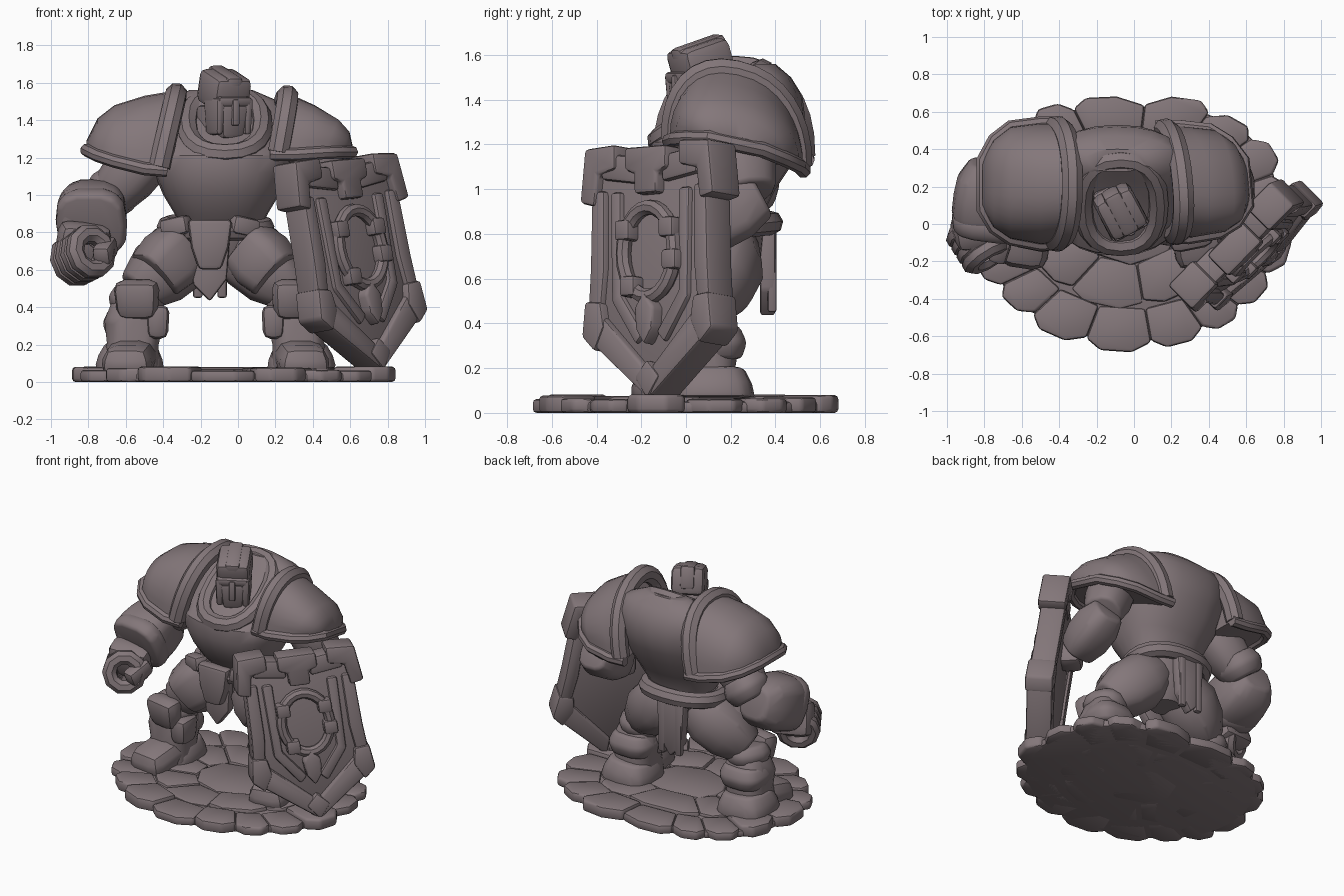
import bpy, bmesh, math, random
from mathutils import Vector as V, Matrix, Euler

random.seed(4)
if "Cube" in bpy.data.objects:
    bpy.data.objects.remove(bpy.data.objects["Cube"])

COLOUR = (0.23, 0.185, 0.195, 1)
stone = bpy.data.materials.new("warm_grey")
stone.use_nodes = True
stone.diffuse_color = COLOUR
stone.node_tree.nodes["Principled BSDF"].inputs["Base Color"].default_value = COLOUR
parts = []
MID = -0.12  # the body's mirror line


def finish(name, bm, bevel=0.0, matrix=None):
    bmesh.ops.recalc_face_normals(bm, faces=bm.faces)
    if bevel:
        sharp = [e for e in bm.edges if len(e.link_faces) == 2 and e.calc_face_angle(0) > 0.5]
        bmesh.ops.bevel(bm, geom=sharp, offset=bevel, segments=2, profile=0.5,
                        affect='EDGES', clamp_overlap=True)
    if matrix:
        bm.transform(matrix)
    mesh = bpy.data.meshes.new(name)
    bm.to_mesh(mesh)
    bm.free()
    mesh.materials.append(stone)
    obj = bpy.data.objects.new(name, mesh)
    bpy.context.collection.objects.link(obj)
    parts.append(obj)


def loft(name, rings, bevel=0.0, matrix=None):
    bm = bmesh.new()
    rows = [[bm.verts.new(p) for p in r] for r in rings]
    n = len(rows[0])
    for a, b in zip(rows, rows[1:]):
        for i in range(n):
            bm.faces.new((a[i], a[(i + 1) % n], b[(i + 1) % n], b[i]))
    bm.faces.new(rows[0][::-1])
    bm.faces.new(rows[-1])
    finish(name, bm, bevel, matrix)


def oval(t, p=2.0):
    c, s = math.cos(t), math.sin(t)
    return math.copysign(abs(c) ** (2 / p), c), math.copysign(abs(s) ** (2 / p), s)


def circle(n, p=2.0):
    return [oval(2 * math.pi * i / n, p) for i in range(n)]


def block(name, loc, size, rot=(0, 0, 0), bevel=0.03, taper=1.0):
    """Bevelled box whose bottom is scaled by taper."""
    bm = bmesh.new()
    bmesh.ops.create_cube(bm, size=1)
    for v in bm.verts:
        if v.co.z < 0:
            v.co.xy *= taper
        v.co *= V(size)
    finish(name, bm, bevel, Matrix.Translation(loc) @ Euler(rot).to_matrix().to_4x4())


def limb(name, a, b, radii, p=2.4, bevel=0.02):
    a, b = V(a), V(b)
    rings = [[V((x * r, y * r, (b - a).length * i / (len(radii) - 1))) for x, y in circle(14, p)]
             for i, r in enumerate(radii)]
    loft(name, rings, bevel, Matrix.Translation(a) @ (b - a).to_track_quat('Z', 'Y').to_matrix().to_4x4())


def prism(name, outline, low, high, bevel=0.015, matrix=None):
    loft(name, [[V((x, y, h)) for x, y in outline] for h in (low, high)], bevel, matrix)


def tube(name, pts, r, closed=False):
    cu = bpy.data.curves.new(name, 'CURVE')
    cu.dimensions, cu.bevel_depth, cu.bevel_resolution, cu.use_fill_caps = '3D', r, 2, True
    sp = cu.splines.new('POLY')
    sp.points.add(len(pts) - 1)
    for q, p in zip(sp.points, pts):
        q.co = (*p, 1)
    sp.use_cyclic_u = closed
    tmp = bpy.data.objects.new(name, cu)
    mesh = bpy.data.meshes.new_from_object(tmp)
    bpy.data.objects.remove(tmp)
    bm = bmesh.new()
    bm.from_mesh(mesh)
    finish(name, bm)


# Flagstone base: bed, two rings of wedge stones and a middle slab
def base_point(t, k):
    x, y = oval(t, 2.0 if math.sin(t) < 0 else 2.7)
    return x * 0.85 * k - 0.02, y * 0.67 * k

prism("base_bed", [base_point(t * math.pi / 16, 0.94) for t in range(32)], 0, 0.05)
for count, inner, outer, label in ((17, 0.68, 1.0, "outer"), (9, 0.32, 0.67, "inner")):
    for i in range(count):
        a = 2 * math.pi * (i + 0.15 * math.sin(i * 5)) / count
        b = 2 * math.pi * (i + 1 + 0.15 * math.sin(i * 5 + 5)) / count
        k = outer * random.uniform(0.97, 1.02)
        shape = [(a, inner), (a, k * 0.94), (a * .75 + b * .25, k * 1.01),
                 (a * .3 + b * .7, k * 1.01), (b, k * 0.94), (b, inner)]
        prism(f"{label}_stone_{i}", [base_point(*s) for s in shape],
              0, random.uniform(0.06, 0.085), 0.018)
prism("middle_stone", [base_point(t * math.pi / 4, 0.33) for t in range(8)], 0, 0.07)

# Hunched torso, open toward the face: z, front y, back y, half width
torso = [(0.82, 0.02, 0.33, 0.21), (0.9, -0.06, 0.35, 0.25), (1.0, -0.12, 0.4, 0.31),
         (1.12, -0.17, 0.48, 0.36), (1.21, -0.16, 0.51, 0.38), (1.27, -0.09, 0.53, 0.38),
         (1.34, 0.02, 0.53, 0.37), (1.42, 0.13, 0.52, 0.36), (1.5, 0.22, 0.47, 0.31), (1.56, 0.28, 0.4, 0.17)]
loft("torso", [[V((-0.09 + w * x, (f + b) / 2 + (b - f) / 2 * y, z)) for x, y in circle(24, 2.3)]
               for z, f, b, w in torso])
tube("collar", [V((-0.07 + 0.2 * x, 0.11 + 0.23 * y, 1.375 + 0.155 * y)) for x, y in circle(20, 2.4)], 0.055, True)
loft("pelvis", [[V((MID + w * x, 0.17 + d * y, z)) for x, y in circle(16)]
                for z, w, d in ((0.55, 0.1, 0.1), (0.66, 0.22, 0.17), (0.84, 0.27, 0.19))])
tube("belt", [V((MID + 0.26 * x, 0.18 + 0.2 * y, 0.83 + 0.02 * y)) for x, y in circle(24, 2.3)], 0.055, True)

# Hanging plates at front and back
crest = [(-.12, .87), (.12, .87), (.1, .72), (.06, .6), (-.06, .6), (-.1, .72)]
cloth = [(-.11, .82), (.11, .82), (.09, .55), (.0, .43), (-.09, .52)]
upright = Matrix.Translation((-0.15, 0, 0)) @ Matrix.Rotation(math.pi / 2, 4, 'X')
prism("front_plate", crest, 0.0, 0.09, 0.025, upright)
prism("front_cloth", cloth, -0.04, 0.03, 0.015, upright)
prism("back_cloth", cloth, -0.40, -0.33, 0.015, upright)
for s in (-1, 1):
    block("back_strap", (-0.15 + s * 0.065, 0.385, 0.65), (0.05, 0.04, 0.4), bevel=0.012)
    block("belt_plate", (-0.15 + s * 0.18, 0.0, 0.83), (0.16, 0.1, 0.1), (0, s * 0.2, s * 0.45), 0.025)

# Head, turned toward its left
turn = math.radians(28)
def head(name, loc, size, rot=0.0, bevel=0.025, taper=1.0):
    p = V((-0.07, 0.06, 0)) + Matrix.Rotation(turn, 3, 'Z') @ V(loc)
    block(name, p, size, (rot, 0, turn), bevel, taper)

head("neck", (0, 0.06, 1.33), (0.19, 0.2, 0.3))
head("jaw", (0, -0.03, 1.39), (0.17, 0.19, 0.18), taper=0.75)
head("helmet", (0, 0.01, 1.56), (0.22, 0.24, 0.19), 0.3, 0.04)
head("helmet_crest", (0, 0.01, 1.585), (0.1, 0.25, 0.16), 0.3, 0.025)
head("brow", (0, -0.1, 1.5), (0.2, 0.05, 0.05), 0.15, 0.015)
head("nose_guard", (0, -0.115, 1.44), (0.04, 0.04, 0.14), bevel=0.01)
for s in (-1, 1):
    head("cheek_plate", (s * 0.085, -0.04, 1.42), (0.055, 0.17, 0.2), bevel=0.02, taper=0.8)

# Shoulder plates: x, front y, back y, lower z, upper z
shoulder = [(-.38, -.1, .54, 1.13, 1.55), (-.5, -.11, .54, 1.14, 1.53), (-.66, -.08, .52, 1.18, 1.48),
            (-.75, -.02, .45, 1.21, 1.41), (-.81, .08, .34, 1.24, 1.29)]
def arch(x, f, b, low, high, lean=0.0):
    pts = []
    for i in range(17):
        c, s = oval(math.pi * i / 16, 2.3)
        pts.append(V((x + lean * s, (f + b) / 2 - (b - f) / 2 * c, low + (high - low) * s)))
    return pts

def on_left(p):
    # The left shoulder hangs lower and leans outward
    out = -0.38 - p.x
    z = 1.3 + (p.z - 1.3) * 0.86 - 0.2 * (p.y - 0.22) - out * (0.11 + 0.5 * max(0, p.z - 1.25))
    return V((0.21 + out + 0.45 * (z - 1.3), 0.23 + 0.92 * (p.y - 0.22), z))

for side, place in (("right", lambda p: p), ("left", on_left)):
    loft(f"{side}_shoulder", [[place(p) for p in arch(*s)] for s in shoulder])
    trim = [V((s[0], s[1], s[3])) for s in shoulder] + [V((s[0], s[2], s[3])) for s in shoulder[::-1]]
    tube(f"{side}_shoulder_trim", [place(p) for p in trim], 0.035)
    rim = arch(-0.42, -0.09, 0.52, 1.15, 1.54, 0.09)
    tube(f"{side}_shoulder_rim", [place(p) for p in rim], 0.06)

# Arms
limb("right_upper_arm", (-0.48, 0.2, 1.22), (-0.7, 0.25, 0.97), (0.15, 0.15, 0.12))
limb("right_elbow", (-0.62, 0.27, 1.08), (-0.72, 0.27, 0.95), (0.12, 0.15, 0.12))
limb("right_gauntlet", (-0.77, 0.33, 0.95), (-0.79, -0.03, 0.84), (0.11, 0.17, 0.185, 0.19, 0.16), 3)
limb("right_cuff", (-0.775, 0.08, 0.88), (-0.79, -0.03, 0.83), (0.175, 0.195, 0.18), 3)
block("right_palm", (-0.83, -0.03, 0.73), (0.28, 0.16, 0.24), (0.3, 0.1, 0.2), 0.05)
grip = V((0.5, -0.8, 0.25)).to_track_quat('Z', 'Y')
for i in range(4):
    ring = [V((0.1 * math.cos(t), 0.1 * math.sin(t), i * 0.055 - 0.1))
            for t in (j * math.pi / 5 for j in range(10))]
    tube(f"right_finger_{i}", [V((-0.82, -0.11, 0.68)) + grip @ p for p in ring], 0.05, True)
block("right_thumb", (-0.71, -0.12, 0.7), (0.1, 0.18, 0.11), (0.4, 0, -0.3))
limb("left_upper_arm", (0.36, 0.22, 1.25), (0.5, 0.28, 0.98), (0.15, 0.15, 0.12))
limb("left_forearm", (0.5, 0.34, 0.97), (0.51, 0.02, 0.8), (0.1, 0.14, 0.14, 0.11), 3)
block("left_hand", (0.52, -0.02, 0.78), (0.17, 0.15, 0.17), (0, 0, 0.75), 0.04)

# Legs, mirrored about the body's middle
for side, s in (("right", -1), ("left", 1)):
    def at(x, y, z):
        return (MID + s * x, y, z)
    limb(f"{side}_thigh", at(0.08, 0.2, 0.77), at(0.42, 0.08, 0.48), (0.13, 0.19, 0.18, 0.12))
    limb(f"{side}_thigh_plate", at(0.17, 0.1, 0.73), at(0.33, 0.03, 0.57), (0.15, 0.17, 0.15), 3)
    limb(f"{side}_knee", at(0.41, 0.07, 0.5), at(0.43, 0.08, 0.38), (0.12, 0.15, 0.13))
    block(f"{side}_knee_pad", at(0.42, -0.06, 0.44), (0.25, 0.15, 0.21), (0.15, 0, s * 0.2), 0.055, 0.85)
    limb(f"{side}_shin", at(0.43, 0.08, 0.44), at(0.45, 0.08, 0.08), (0.12, 0.16, 0.14, 0.16), 3)
    limb(f"{side}_calf_band", at(0.44, 0.11, 0.39), at(0.44, 0.11, 0.24), (0.13, 0.165, 0.14), 3)
    block(f"{side}_calf_plate", at(0.31, 0.0, 0.32), (0.13, 0.19, 0.18), (0, 0, 0), 0.04, 0.85)
    limb(f"{side}_ankle_band", at(0.45, 0.12, 0.2), at(0.46, 0.12, 0.06), (0.14, 0.175, 0.19), 3)
    block(f"{side}_boot", at(0.46, -0.07, 0.13), (0.24, 0.31, 0.17), (0.2, 0, s * 0.15), 0.07, 1.2)

# Shield, built flat and then leaned against the left arm
u, v = V((0.7, 0.71, 0.06)), V((-0.18, 0, 1))
n = u.cross(v).normalized()
lean = Matrix((u, v, n)).transposed().to_4x4()
lean.translation = (0.61, -0.11, 0.65)
half = [(0, .48), (.32, .48), (.36, .3), (.35, 0), (.38, -.27), (0, -.58)]
prism("shield_core", half + [(-x, y) for x, y in half[-2:0:-1]], -0.06, 0.055, 0.01, lean)
for s in (-1, 1):
    for name, shape, low, high in (
            ("side", [(.28, .35), (.36, .35), (.37, 0), (.39, -.27), (.31, -.25), (.28, 0)], -.08, .085),
            ("lower_side", [(.3, -.2), (.39, -.2), (.4, -.3), (0, -.6), (0, -.47)], -.08, .09),
            ("top", [(.08, .37), (.08, .49), (.3, .52), (.3, .4)], -.07, .085),
            ("corner", [(.2, .55), (.39, .54), (.42, .3), (.33, .28), (.31, .42), (.2, .44)], -.085, .1),
            ("low_corner", [(.29, -.15), (.39, -.14), (.41, -.3), (.33, -.37), (.27, -.26)], -.085, .1),
            ("inlay", [(.18, .34), (.25, .34), (.24, -.15), (.09, -.35), (.04, -.3), (.18, -.12)], 0, .08)):
        prism(f"shield_{name}", [(s * x, y) for x, y in shape], low, high, 0.018, lean)
tube("shield_ring", [lean @ V((0.16 * x, 0.06 + 0.2 * y, 0.08)) for x, y in circle(24)], 0.035, True)
for name, shape, high in (
        ("clasp", [(-.13, .53), (.13, .53), (.13, .43), (.07, .41), (.07, .32), (-.07, .32), (-.07, .41), (-.13, .43)], .11),
        ("spike", [(0, -.12), (.06, -.19), (.05, -.29), (0, -.36), (-.05, -.29), (-.06, -.19)], .12),
        ("tip", [(0, -.42), (.08, -.5), (0, -.6), (-.08, -.5)], .1)):
    prism(f"shield_{name}", shape, -0.05, high, 0.018, lean)
for k in range(4):
    x, y = oval(math.pi * (0.17 + 0.22 * (k // 2) * 5 + 0.66 * (k % 2)))
    clip = [(0.16 * x + 0.045 * a, 0.06 + 0.2 * y + 0.045 * b) for a, b in ((1, 1), (-1, 1), (-1, -1), (1, -1))]
    prism(f"shield_clip_{k}", clip, 0, 0.12, 0.015, lean)

# Smooth shading that keeps the hard edges
for obj in parts:
    obj.select_set(True)
bpy.context.view_layer.objects.active = parts[0]
bpy.ops.object.shade_smooth_by_angle(angle=math.radians(38))
